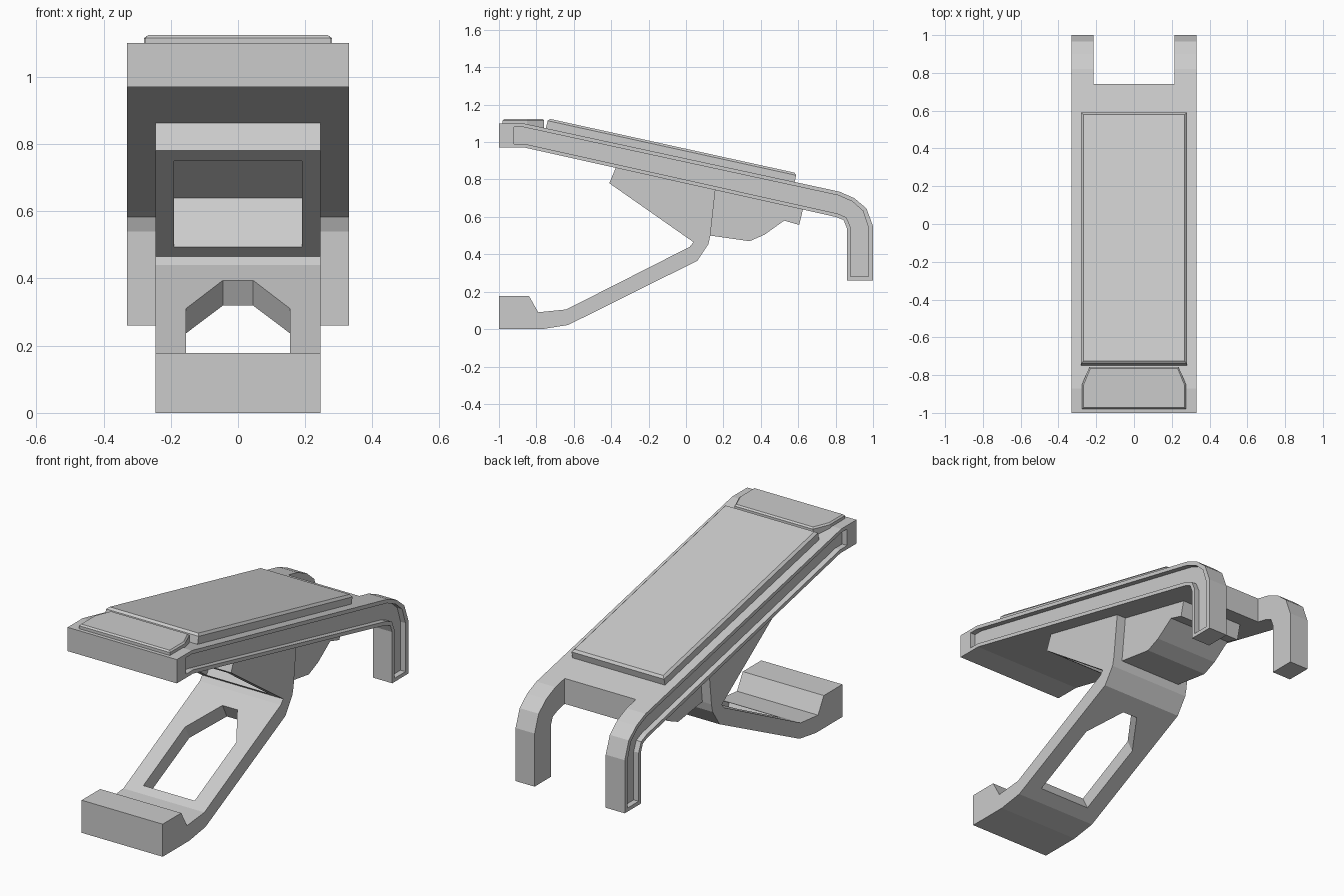
import bpy, bmesh
from mathutils import Vector

if "Cube" in bpy.data.objects:
    bpy.data.objects.remove(bpy.data.objects["Cube"])


def prism(name, base, offset, top_bevel=0):
    """Solid made by sweeping a flat polygon along an offset."""
    bm = bmesh.new()
    face = bm.faces.new([bm.verts.new(p) for p in base])
    moved = bmesh.ops.extrude_face_region(bm, geom=[face])
    verts = [g for g in moved["geom"] if isinstance(g, bmesh.types.BMVert)]
    bmesh.ops.translate(bm, verts=verts, vec=Vector(offset))
    bm.faces.ensure_lookup_table()
    if not any(len(f.verts) == len(base) and f is face for f in bm.faces):
        bm.faces.new([v for v in bm.verts if v not in verts])
    bmesh.ops.recalc_face_normals(bm, faces=bm.faces)
    bm.normal_update()
    if top_bevel:
        top = max(bm.faces, key=lambda f: f.normal.z)
        bmesh.ops.bevel(bm, geom=list(top.edges), offset=top_bevel,
                        segments=1, affect='EDGES')
    mesh = bpy.data.meshes.new(name)
    bm.to_mesh(mesh)
    bm.free()
    obj = bpy.data.objects.new(name, mesh)
    bpy.context.collection.objects.link(obj)
    return obj


def side_prism(name, profile, x0, x1, top_bevel=0):
    return prism(name, [(x0, y, z) for y, z in profile], (x1 - x0, 0, 0), top_bevel)


def cut(target, cutter):
    mod = target.modifiers.new("cut", 'BOOLEAN')
    mod.operation = 'DIFFERENCE'
    mod.solver = 'EXACT'
    mod.object = cutter
    cutter.hide_render = True
    bpy.context.view_layer.objects.active = target
    bpy.ops.object.modifier_apply(modifier=mod.name)
    bpy.data.objects.remove(cutter)


# sloping body with down-turned rear legs
body = side_prism("body", [
    (-1, 1.10), (-.87, 1.10), (.82, .735), (.90, .70), (.965, .645), (1, .55),
    (1, .26), (.86, .26), (.86, .54), (.843, .583), (.80, .60),
    (-.86, .97), (-1, .97)], -.33, .33)

# gap between the rear legs
cut(body, side_prism("leg_gap", [(.74, .1), (1.1, .1), (1.1, 1), (.74, 1)], -.215, .215))

# recessed channel along each side
channel = [(-.92, 1.08), (-.87, 1.08), (.815, .715), (.89, .682), (.946, .632),
           (.975, .545), (.975, .28), (.88, .28), (.88, .545), (.858, .597),
           (.81, .618), (-.86, .99), (-.92, .99)]
for s in (-1, 1):
    cut(body, side_prism("channel", channel, s * .30, s * .40))

# raised top panel and front pad
side_prism("top_panel", [(-.757, 1.04), (-.737, 1.126), (.592, .834), (.572, .75)],
           -.28, .28, .012)
prism("front_pad", [(x, y, 1.05) for x, y in [
    (-.275, -.98), (.275, -.98), (.275, -.85), (.237, -.758),
    (-.237, -.758), (-.275, -.85)]], (0, 0, .074), .008)

# bracket, arm and foot as one profile
arm = side_prism("support_arm", [
    (-1, 0), (-.77, 0), (-.63, .022), (.06, .365), (.12, .455), (.13, .50),
    (.16, .77), (-.36, .90), (-.41, .78), (.04, .465), (.02, .44),
    (-.64, .105), (-.79, .09), (-.84, .178), (-1, .178)], -.245, .245)

# long opening cut square through the arm
along, normal = Vector((0, .892, .453)), Vector((0, -.453, .892))
origin = Vector((0, -.64, .105)) - normal * .15
opening = [(-.155, .05), (.155, .05), (.155, .453), (.045, .639),
           (-.045, .639), (-.155, .453)]
cut(arm, prism("opening", [Vector((x, 0, 0)) + origin + along * t for x, t in opening],
               normal * .20))

# pocket sunk into the sloping bracket face
cut(arm, side_prism("pocket", [
    (-.057, .413), (-.424, .668), (-.267, .895), (.10, .64)], -.19, .19))

# rear block under the body
side_prism("rear_block", [
    (.10, .505), (.13, .50), (.34, .47), (.42, .505), (.525, .58),
    (.605, .557), (.63, .66), (.10, .77)], -.19, .19)
